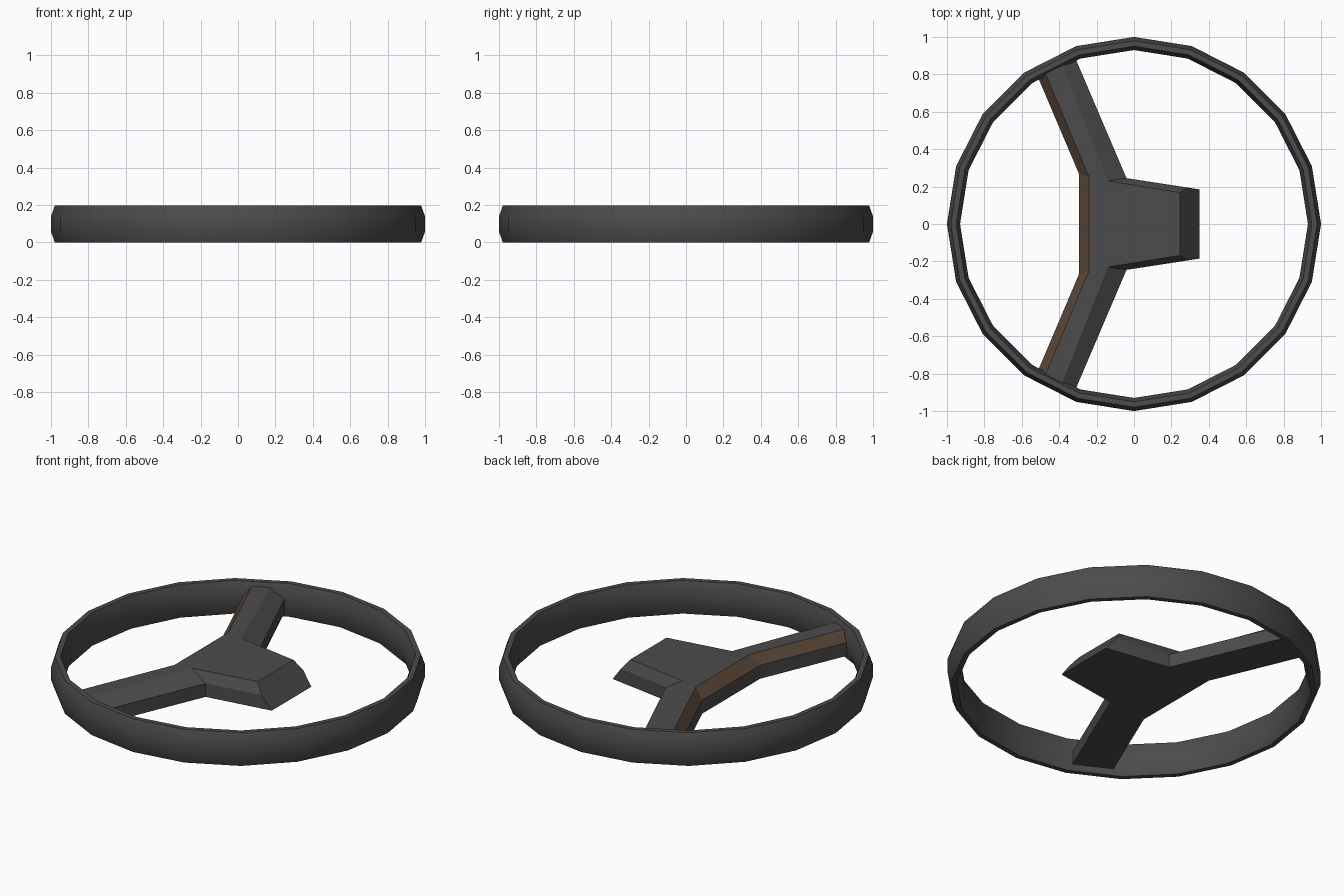
import bpy, bmesh, math
from mathutils import Vector

cube = bpy.data.objects.get("Cube")
if cube:
    bpy.data.objects.remove(cube, do_unlink=True)


def make_material(name, rgb):
    mat = bpy.data.materials.new(name)
    mat.use_nodes = True
    color = (*rgb, 1.0)
    mat.diffuse_color = color
    bsdf = next(n for n in mat.node_tree.nodes if n.type == 'BSDF_PRINCIPLED')
    bsdf.inputs["Base Color"].default_value = color
    return mat


grey = make_material("dark_grey", (0.072, 0.072, 0.072))
brown = make_material("brown_trim", (0.105, 0.063, 0.038))


def finish(bm, name, materials):
    bmesh.ops.recalc_face_normals(bm, faces=bm.faces)
    mesh = bpy.data.meshes.new(name)
    bm.to_mesh(mesh)
    bm.free()
    for mat in materials:
        mesh.materials.append(mat)
    obj = bpy.data.objects.new(name, mesh)
    bpy.context.collection.objects.link(obj)
    return obj


# Rim: tall octagonal section spun into a twenty-sided ring
RADIUS, HALF_W, HALF_H = 0.965, 0.035, 0.098
grow = 1 / math.cos(math.pi / 8)
bm = bmesh.new()
section = []
for i in range(8):
    a = (i + 0.5) * math.pi / 4
    section.append(bm.verts.new((RADIUS + HALF_W * grow * math.cos(a), 0,
                                 HALF_H + HALF_H * grow * math.sin(a))))
edges = [bm.edges.new((section[i], section[(i + 1) % 8])) for i in range(8)]
bmesh.ops.spin(bm, geom=section + edges, cent=(0, 0, 0), axis=(0, 0, 1),
               angle=math.tau, steps=20, use_merge=True)
bmesh.ops.remove_doubles(bm, verts=bm.verts, dist=0.0005)
rim = finish(bm, "rim", [grey])
bpy.ops.object.select_all(action='DESELECT')
rim.select_set(True)
bpy.context.view_layer.objects.active = rim
bpy.ops.object.shade_smooth_by_angle(angle=math.radians(30))

# Hub and spokes: half outlines, from back elbow round the spoke to the nose
BOTTOM_Z, SHOULDER_Z, TOP_Z = 0.034, 0.113, 0.171
outer = [(-0.295, 0.27), (-0.52, 0.80), (-0.315, 0.89), (-0.04, 0.245)]
inner = [(-0.24, 0.25), (-0.48, 0.82), (-0.39, 0.865), (-0.14, 0.23)]
layers = [
    (outer + [(0.35, 0.185)], BOTTOM_Z),
    (outer + [(0.29, 0.194)], SHOULDER_Z),
    (inner + [(0.245, 0.168)], TOP_Z),
]
bm = bmesh.new()
rings = []
for half, z in layers:
    outline = half + [(x, -y) for x, y in reversed(half)]
    rings.append([bm.verts.new((x, y, z)) for x, y in outline])
bm.faces.new(rings[0])
bm.faces.new(rings[2])
count = len(rings[0])
back_edges = (0, count - 2, count - 1)
for level in range(2):
    low, high = rings[level], rings[level + 1]
    for i in range(count):
        j = (i + 1) % count
        face = bm.faces.new((low[i], low[j], high[j], high[i]))
        # The upper bevel along the back carries the brown trim
        if level == 1 and i in back_edges:
            face.material_index = 1
finish(bm, "hub_and_spokes", [grey, brown])
